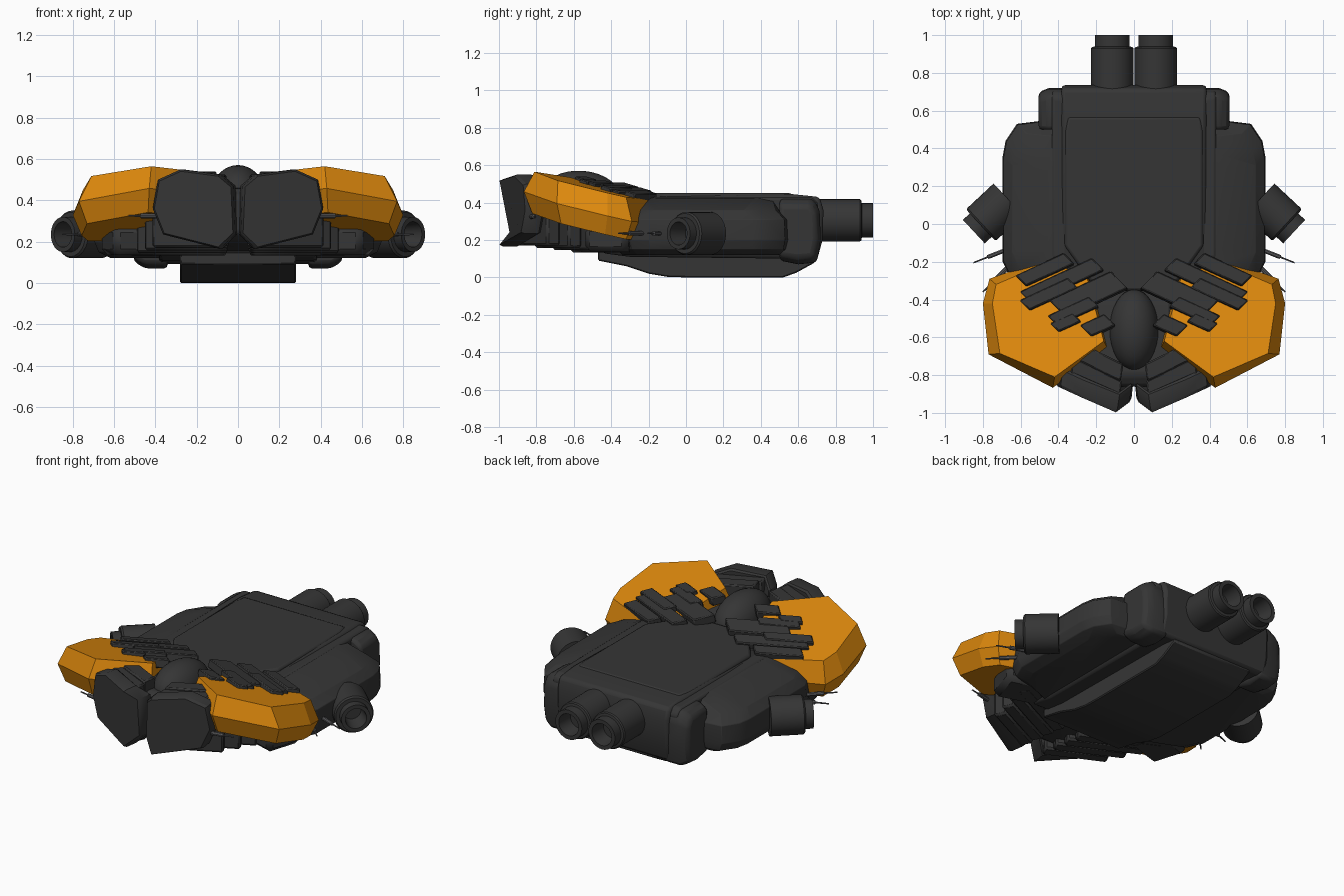
import bpy, bmesh, math
from mathutils import Vector, Matrix

if "Cube" in bpy.data.objects:
    bpy.data.objects.remove(bpy.data.objects["Cube"])


def colour(name, rgb):
    m = bpy.data.materials.new(name)
    m.diffuse_color = (*rgb, 1)
    m.use_nodes = True
    m.node_tree.nodes["Principled BSDF"].inputs["Base Color"].default_value = m.diffuse_color
    return m


DARK = colour("charcoal", (0.036, 0.036, 0.036))
ORANGE = colour("orange", (0.73, 0.25, 0.004))
GREY = colour("mid grey", (0.10, 0.10, 0.105))


def finish(name, bm, mat, mirror=False, bevel=0, segs=2, smooth=True):
    bmesh.ops.recalc_face_normals(bm, faces=bm.faces[:])
    me = bpy.data.meshes.new(name)
    bm.to_mesh(me)
    bm.free()
    me.materials.append(mat)
    ob = bpy.data.objects.new(name, me)
    bpy.context.collection.objects.link(ob)
    if smooth:
        bpy.ops.object.select_all(action='DESELECT')
        ob.select_set(True)
        bpy.context.view_layer.objects.active = ob
        bpy.ops.object.shade_smooth_by_angle(angle=math.radians(32))
    if bevel:
        b = ob.modifiers.new("bevel", 'BEVEL')
        b.width, b.segments, b.limit_method = bevel, segs, 'ANGLE'
        b.angle_limit = math.radians(25)
    if mirror:
        m = ob.modifiers.new("mirror", 'MIRROR')
        m.use_mirror_merge = False
    return ob


def loft(name, rings, mat, **kw):
    """Skin equal-length rings of points and cap both ends."""
    bm = bmesh.new()
    vs = [[bm.verts.new(p) for p in r] for r in rings]
    n = len(rings[0])
    for a, b in zip(vs, vs[1:]):
        for i in range(n):
            j = (i + 1) % n
            bm.faces.new((a[i], a[j], b[j], b[i]))
    bm.faces.new(vs[0])
    bm.faces.new(vs[-1])
    return finish(name, bm, mat, **kw)


def side_profile(name, yz, x0, x1, mat, **kw):
    return loft(name, [[(x, y, z) for y, z in yz] for x in (x0, x1)], mat, **kw)


def box(name, c, size, yaw, pitch, mat, bevel=0.012, skew=0):
    """Mirrored box; skew slides the long side to make slanted ends."""
    bm = bmesh.new()
    bmesh.ops.create_cube(bm, size=1)
    shear = Matrix.Identity(4)
    shear[0][1] = skew
    rot = Matrix.Rotation(yaw, 4, 'Z') @ Matrix.Rotation(pitch, 4, 'X')
    bm.transform(Matrix.Translation(c) @ rot @ shear @ Matrix.Diagonal((*size, 1)))
    return finish(name, bm, mat, mirror=True, bevel=bevel, segs=1)


def lathe(name, base, axis, profile, mat, n=32):
    """Revolve (radius, distance) pairs about an axis; mirrored."""
    rot = Vector((0, 0, 1)).rotation_difference(Vector(axis)).to_matrix()
    rings = []
    for r, d in profile:
        rings.append([Vector(base) + rot @ Vector((r * math.cos(2 * math.pi * i / n),
                      r * math.sin(2 * math.pi * i / n), d)) for i in range(n)])
    return loft(name, rings, mat, mirror=True)


# Central hull, keel, deck and the rails beside the deck
side_profile("hull_core", [(-.45, .13), (-.3, .11), (.58, .10), (.70, .09), (.73, .20), (.735, .36),
             (.715, .43), (.57, .445), (-.2, .43), (-.42, .34)], -.385, .385, DARK, bevel=.02)
side_profile("keel", [(-.47, .15), (-.47, .09), (-.32, .06), (-.2, .02), (-.1, .003), (0, 0), (.52, 0),
             (.59, .025), (.69, .08), (.69, .14)], -.28, .28, DARK, bevel=.006, segs=1)
deck = [(.36, .575), (.375, .5), (.375, -.12), (.2, -.36)]
deck = deck + [(-x, y) for x, y in reversed(deck)]
loft("top_deck", [[(x, y, .38) for x, y in deck],
     [(x * .97, .1 + (y - .1) * .98, .45) for x, y in deck]], DARK, bevel=.012)
side_profile("deck_rail", [(-.22, .13), (.70, .13), (.705, .40), (.67, .43), (-.18, .43), (-.26, .36)],
             .34, .435, DARK, mirror=True, bevel=.015)

# Side pods, sloping up to the deck
pod = [(.28, .55), (.50, .545), (.62, .53), (.68, .44), (.695, .36), (.695, -.20), (.65, -.30), (.28, -.42)]


def pod_ring(dx, dy, z):
    return [(x if x < .4 else x - dx, y - dy if y > 0 else y + dy, z) for x, y in pod]


loft("side_pod", [pod_ring(.08, .04, .12), pod_ring(.02, .01, .15), pod_ring(0, 0, .20),
     pod_ring(.005, .005, .31), pod_ring(.05, .05, .36), pod_ring(.24, .07, .425)],
     DARK, mirror=True, bevel=.015)

# Rear corner blocks, rounded off outwards
corner = [(.5, .09), (.60, .07), (.70, .08), (.72, .2), (.715, .36), (.68, .42), (.5, .42)]
loft("rear_corner_block", [[(x, .5 + (y - .5) * s, .24 + (z - .24) * t) for y, z in corner]
     for x, s, t in ((.34, 1, 1), (.45, 1, 1), (.505, .9, .80))], DARK, mirror=True, bevel=.02)

# Engines: rear pair and angled side pair with hollow nozzles
lathe("rear_engine", (.115, .68, .305), (0, 1, 0),
      [(.113, 0), (.113, .25), (.107, .257), (.092, .26), (.092, .32), (.068, .32), (.058, .22)], DARK)
ax = Vector((.73, -.68, 0)).normalized()
lathe("side_engine", (.665, .13, .235), ax,
      [(.115, 0), (.115, .19), (.107, .20), (.085, .20), (.085, .25), (.062, .25), (.052, .14)], DARK)

# Thin antennas with thicker roots
for base, d in (((.66, -.13, .235), (.19, -.075, 0)), ((.66, -.22, .235), (.14, -.14, 0)),
                ((.38, -.83, .325), (.15, .03, 0))):
    L = Vector(d).length
    lathe("antenna", base, Vector(d).normalized(),
          [(.012, 0), (.012, L * .6), (.005, L * .61), (.004, L)], GREY, n=8)

# Orange armour shells on a tilted plane
top = [(.45, -.20), (.73, -.32), (.75, -.42), (.71, -.685), (.42, -.81), (.16, -.62), (.25, -.28)]
mid = [(.46, -.18), (.765, -.29), (.80, -.42), (.77, -.69), (.43, -.867), (.14, -.66), (.23, -.26)]


def tilt(pts, drop, s=1.0):
    out = []
    for x, y in pts:
        x, y = .47 + (x - .47) * s, -.52 + (y + .52) * s
        out.append((x, y, .565 - .24 * (y + .81) - .06 * (x - .42) - drop))
    return out


loft("armour_shell", [tilt(top, 0), tilt(mid, .12), tilt(mid, .225, .87)],
     ORANGE, mirror=True, smooth=False)

# Dome between the shells
bm = bmesh.new()
bmesh.ops.create_uvsphere(bm, u_segments=32, v_segments=16, radius=1)
bm.transform(Matrix.Translation((0, -.56, .43)) @ Matrix.Rotation(-.08, 4, 'X')
             @ Matrix.Diagonal((.13, .215, .14, 1)))
finish("dome", bm, DARK)

# Neck under the dome
side_profile("neck", [(-.86, .24), (-.8, .20), (-.4, .15), (-.3, .4), (-.45, .44), (-.8, .46),
             (-.86, .42)], -.2, .2, DARK, bevel=.02)

# Front face plates, swept back from the centre
face = [(.025, .47), (.09, .525), (.28, .55), (.39, .50), (.415, .36), (.365, .235), (.09, .165), (.015, .235)]


def face_ring(back, s):
    out = []
    for x, z in face:
        px, pz = .21 + (x - .21) * s, .36 + (z - .36) * s
        out.append((max(.005, px - back * .15),
                    -1.0 + .46 * max(0, px - .1) + max(0, .1 - px) * .75 + back, pz))
    return out


loft("face_plate", [face_ring(0, .95), face_ring(.015, 1), face_ring(.09, 1), face_ring(.105, .95)],
     DARK, mirror=True)

# Stacked ribs behind the face plates
yaw = math.radians(26)
for i in range(4):
    y = -.79 + i * .105
    box("lower_rib", (.23 + .02 * i, y, .25 - .012 * i), (.38 + .04 * i, .08, .16), yaw, 0, DARK)
for x, y, z, w in ((.20, -.815, .43, .29), (.18, -.73, .44, .26)):
    box("upper_rib", (x, y, z), (w, .09, .17), yaw, 0, DARK, bevel=.008, skew=.3)

# Underslung shoulders linking ribs and pods
box("shoulder", (.47, -.38, .205), (.34, .24, .14), -.3, 0, DARK, bevel=.03)

# Overlapping slats over the inner shell edges
for x, y, z, l, w in ((.47, -.245, .43, .28, .075), (.38, -.305, .445, .42, .085),
                      (.24, -.375, .47, .36, .12), (.45, -.375, .46, .28, .07),
                      (.32, -.465, .485, .24, .07), (.36, -.525, .495, .13, .06),
                      (.19, -.54, .505, .14, .08)):
    box("shell_slat", (x, y, z), (l, w, .055), math.radians(-25), -.22, DARK, bevel=.006, skew=.35)
